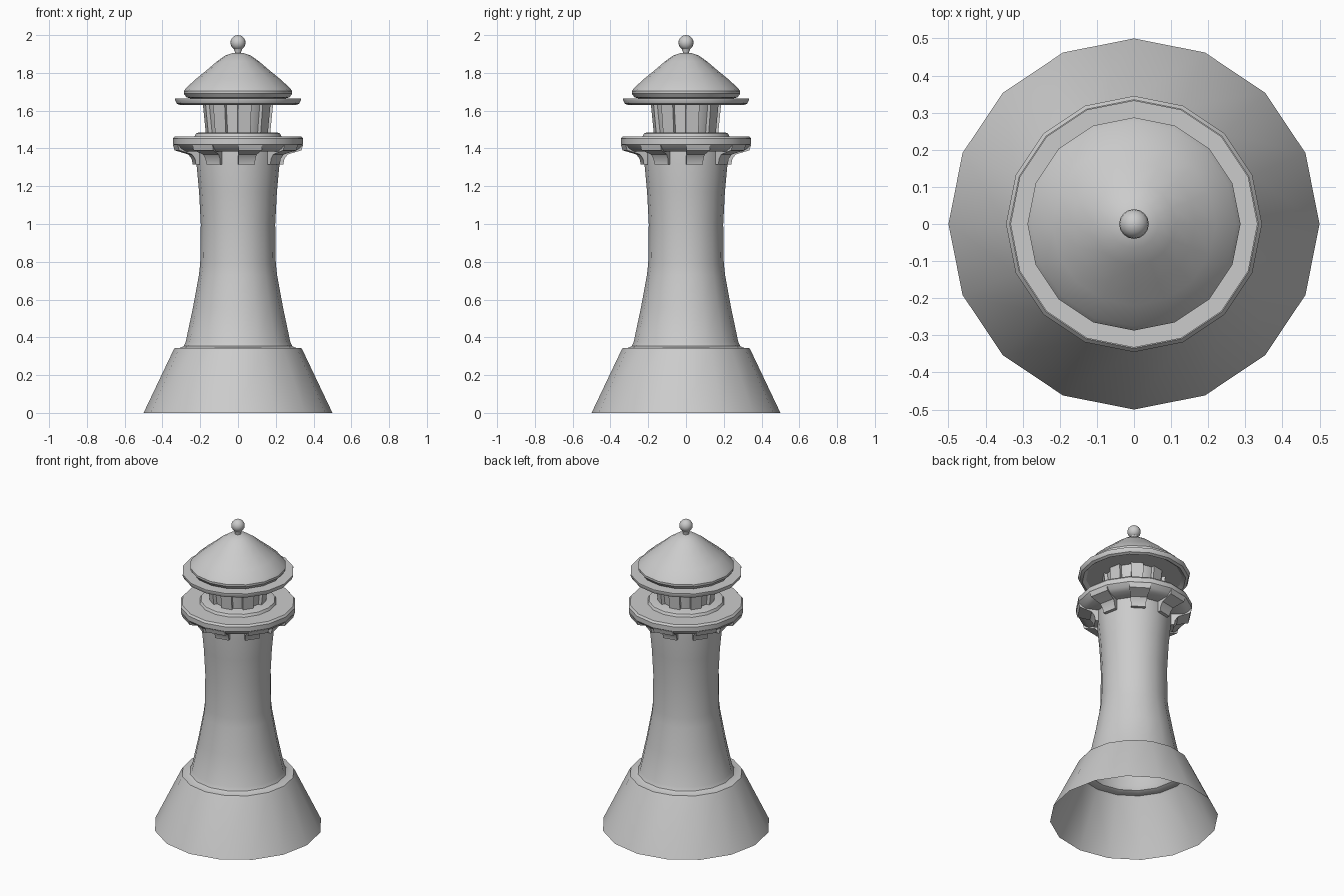
import bpy, bmesh, math
from math import pi, cos, sin, radians

if "Cube" in bpy.data.objects:
    bpy.data.objects.remove(bpy.data.objects["Cube"])

SIDES = 16


def finish(name, bm):
    bmesh.ops.recalc_face_normals(bm, faces=bm.faces[:])
    me = bpy.data.meshes.new(name)
    bm.to_mesh(me)
    bm.free()
    ob = bpy.data.objects.new(name, me)
    bpy.context.collection.objects.link(ob)
    bpy.ops.object.select_all(action='DESELECT')
    ob.select_set(True)
    bpy.context.view_layer.objects.active = ob
    bpy.ops.object.shade_smooth_by_angle(angle=radians(32))
    return ob


def lathe(name, profile, sides=SIDES):
    """Spin (radius, z) points round the z axis; zero radius closes the end."""
    bm = bmesh.new()
    rings = []
    for r, z in profile:
        if r == 0:
            rings.append([bm.verts.new((0, 0, z))] * sides)
        else:
            rings.append([bm.verts.new((r * cos(2 * pi * i / sides),
                                        r * sin(2 * pi * i / sides), z))
                          for i in range(sides)])
    for a, b in zip(rings, rings[1:]):
        for i in range(sides):
            j = (i + 1) % sides
            bm.faces.new(list(dict.fromkeys((a[i], a[j], b[j], b[i]))))
    return finish(name, bm)


def radial_blocks(name, outline, count=8):
    """Repeat a block round the axis: outline holds (distance, z, half width)."""
    bm = bmesh.new()
    for k in range(count):
        t = 2 * pi * k / count + pi / SIDES
        sides = []
        for s in (-1, 1):
            sides.append([bm.verts.new((d * cos(t) - s * w * sin(t),
                                        d * sin(t) + s * w * cos(t), z))
                          for d, z, w in outline])
        n = len(outline)
        bm.faces.new(sides[0])
        bm.faces.new(sides[1][::-1])
        for i in range(n):
            j = (i + 1) % n
            bm.faces.new((sides[0][i], sides[0][j], sides[1][j], sides[1][i]))
    return finish(name, bm)


# Flared skirt and waisted shaft, open at the bottom
lathe("tower", [(0.50, 0), (0.343, 0.33), (0.335, 0.343), (0.305, 0.345),
                (0.288, 0.353), (0.277, 0.375), (0.238, 0.56), (0.207, 0.73),
                (0.20, 0.79), (0.197, 1.0), (0.206, 1.17), (0.22, 1.32),
                (0.22, 1.39)])

# Walkway with bevelled rim and raised inner curb
lathe("gallery", [(0.21, 1.385), (0.30, 1.385), (0.325, 1.40), (0.345, 1.422),
                  (0.345, 1.452), (0.335, 1.464), (0.23, 1.464),
                  (0.222, 1.48), (0.205, 1.485), (0, 1.485)])

# Curved supports under alternate faces of the walkway
radial_blocks("gallery_brackets", [
    (0.205, 1.315, 0.042), (0.236, 1.315, 0.044), (0.241, 1.345, 0.046),
    (0.258, 1.368, 0.050), (0.29, 1.378, 0.056), (0.330, 1.390, 0.063),
    (0.338, 1.418, 0.064), (0.205, 1.418, 0.042)])

# Glazed lantern room and its outward-leaning pillars
lathe("lantern_room", [(0.15, 1.48), (0.167, 1.65)])
radial_blocks("lantern_pillars", [
    (0.135, 1.48, 0.031), (0.167, 1.48, 0.034),
    (0.184, 1.65, 0.037), (0.15, 1.65, 0.032)])

# Eave disc below the roof
lathe("eave", [(0, 1.645), (0.285, 1.645), (0.308, 1.63), (0.325, 1.638),
               (0.333, 1.655), (0.333, 1.665), (0.25, 1.665)])

# Bell-shaped roof
lathe("roof", [(0.25, 1.665), (0.272, 1.67), (0.287, 1.69), (0.287, 1.703),
               (0.275, 1.72), (0.22, 1.77), (0.165, 1.815), (0.11, 1.862),
               (0.065, 1.893), (0.03, 1.905), (0, 1.908)])

# Neck and ball on top
lathe("finial_neck", [(0.017, 1.90), (0.017, 1.912), (0.024, 1.93)])
ball = [(0.04 * sin(pi * i / 10) if 0 < i < 10 else 0, 1.96 - 0.04 * cos(pi * i / 10))
        for i in range(11)]
lathe("finial_ball", ball)
